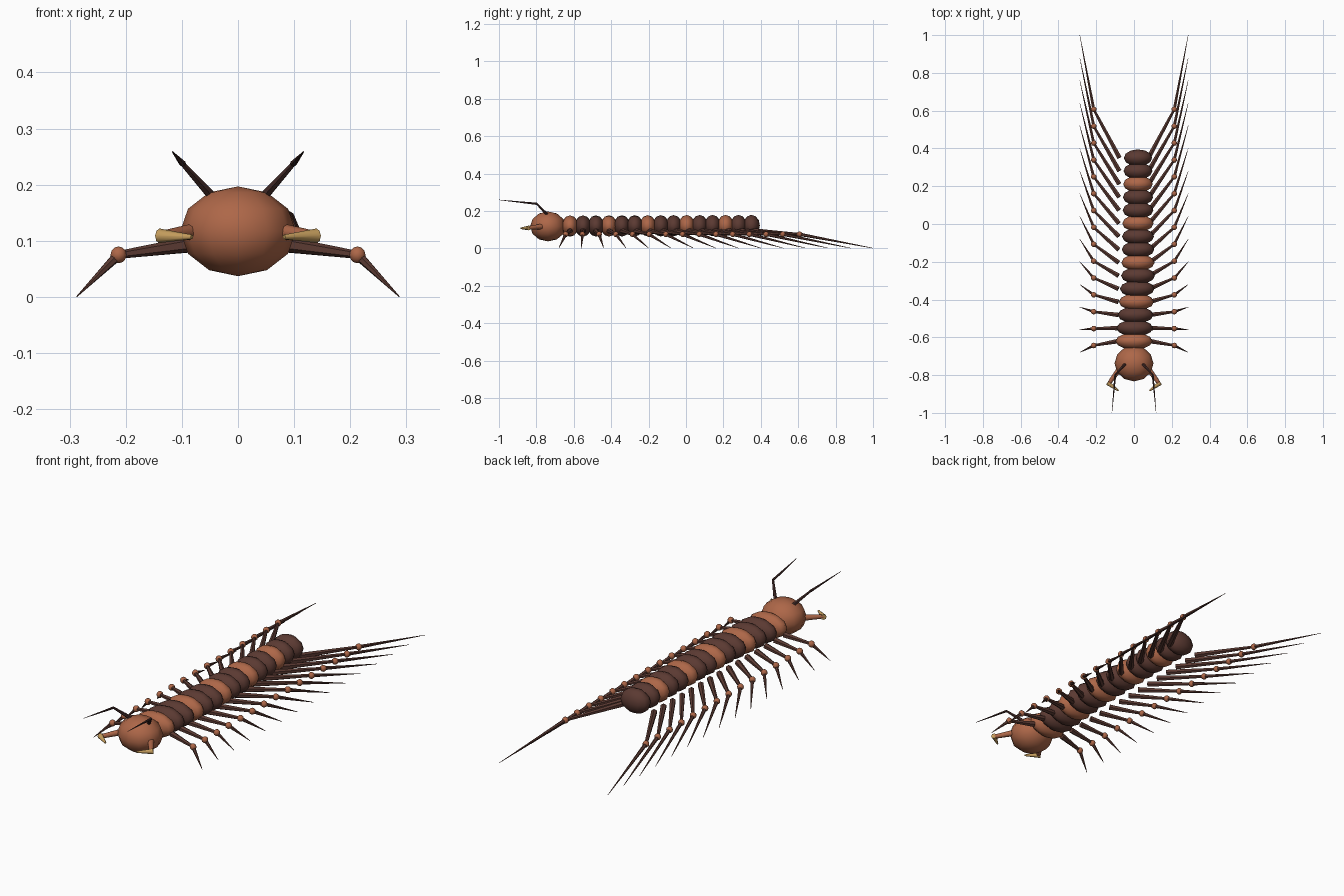
import bpy
from mathutils import Vector

if "Cube" in bpy.data.objects:
    bpy.data.objects.remove(bpy.data.objects["Cube"])


def material(name, rgb):
    m = bpy.data.materials.new(name)
    m.diffuse_color = (*rgb, 1)
    m.use_nodes = True
    m.node_tree.nodes["Principled BSDF"].inputs["Base Color"].default_value = m.diffuse_color
    return m


RUST = material("rust brown", (0.42, 0.135, 0.065))
DARK = material("dark brown", (0.105, 0.042, 0.032))
BLACK = material("blackish brown", (0.06, 0.025, 0.022))
TAN = material("horn tan", (0.56, 0.34, 0.11))


def finish(name, mat, angle):
    ob = bpy.context.object
    ob.name = name
    ob.data.materials.append(mat)
    bpy.ops.object.shade_smooth_by_angle(angle=angle)
    return ob


def ball(name, loc, size, mat, seg=12, rings=6):
    bpy.ops.mesh.primitive_uv_sphere_add(segments=seg, ring_count=rings, radius=1, location=loc)
    bpy.context.object.scale = size
    bpy.ops.object.transform_apply(location=False, rotation=False, scale=True)
    return finish(name, mat, 1.2)


def taper(name, a, b, r1, r2, mat, sides=6):
    a, b = Vector(a), Vector(b)
    d = b - a
    bpy.ops.mesh.primitive_cone_add(vertices=sides, radius1=r1, radius2=r2,
                                    depth=d.length, location=(a + b) / 2)
    bpy.context.object.rotation_euler = d.to_track_quat('Z', 'Y').to_euler()
    return finish(name, mat, 0.6 if sides < 8 else 1.0)


# Head
ball("head", (0, -0.738, 0.117), (0.103, 0.095, 0.08), RUST)

# Body rings: every third one is rust, with a slight drift to one side
COUNT = 15
for i in range(COUNT):
    t = i / (COUNT - 1)
    x = 0.021 * min(1, i / 5)
    ball(f"body_ring_{i + 1}", (x, -0.62 + 0.97 * t, 0.119 + 0.003 * t),
         (0.098 - 0.023 * t, 0.045, 0.057), RUST if i % 3 == 0 else DARK)

for s, side in ((-1, "left"), (1, "right")):
    # Legs sweep further backwards toward the tail
    for i in range(COUNT):
        t = i / (COUNT - 1)
        hip = (s * (0.085 - 0.008 * t), -0.62 + 0.97 * t, 0.094)
        knee = (s * 0.213, -0.643 + 1.25 * t, 0.075)
        foot = (s * 0.287, -0.68 + 1.68 * t, 0.001)
        n = f"{side}_{i + 1}"
        taper("upper_leg_" + n, hip, knee, 0.014, 0.007, DARK)
        ball("knee_" + n, knee, (0.015,) * 3, RUST, 10, 6)
        taper("lower_leg_" + n, knee, foot, 0.009, 0.001, DARK)

    # Antennae
    bend = (s * 0.099, -0.798, 0.238)
    taper("antenna_base_" + side, (s * 0.045, -0.74, 0.178), bend, 0.009, 0.005, BLACK)
    taper("antenna_tip_" + side, bend, (s * 0.117, -1.0, 0.259), 0.006, 0.001, BLACK)

    # Pincers
    joint = (s * 0.132, -0.843, 0.109)
    taper("pincer_base_" + side, (s * 0.075, -0.765, 0.117), joint, 0.015, 0.010, RUST, 8)
    taper("pincer_fang_" + side, (s * 0.14, -0.84, 0.109), (s * 0.082, -0.883, 0.107),
          0.013, 0.004, TAN, 8)
